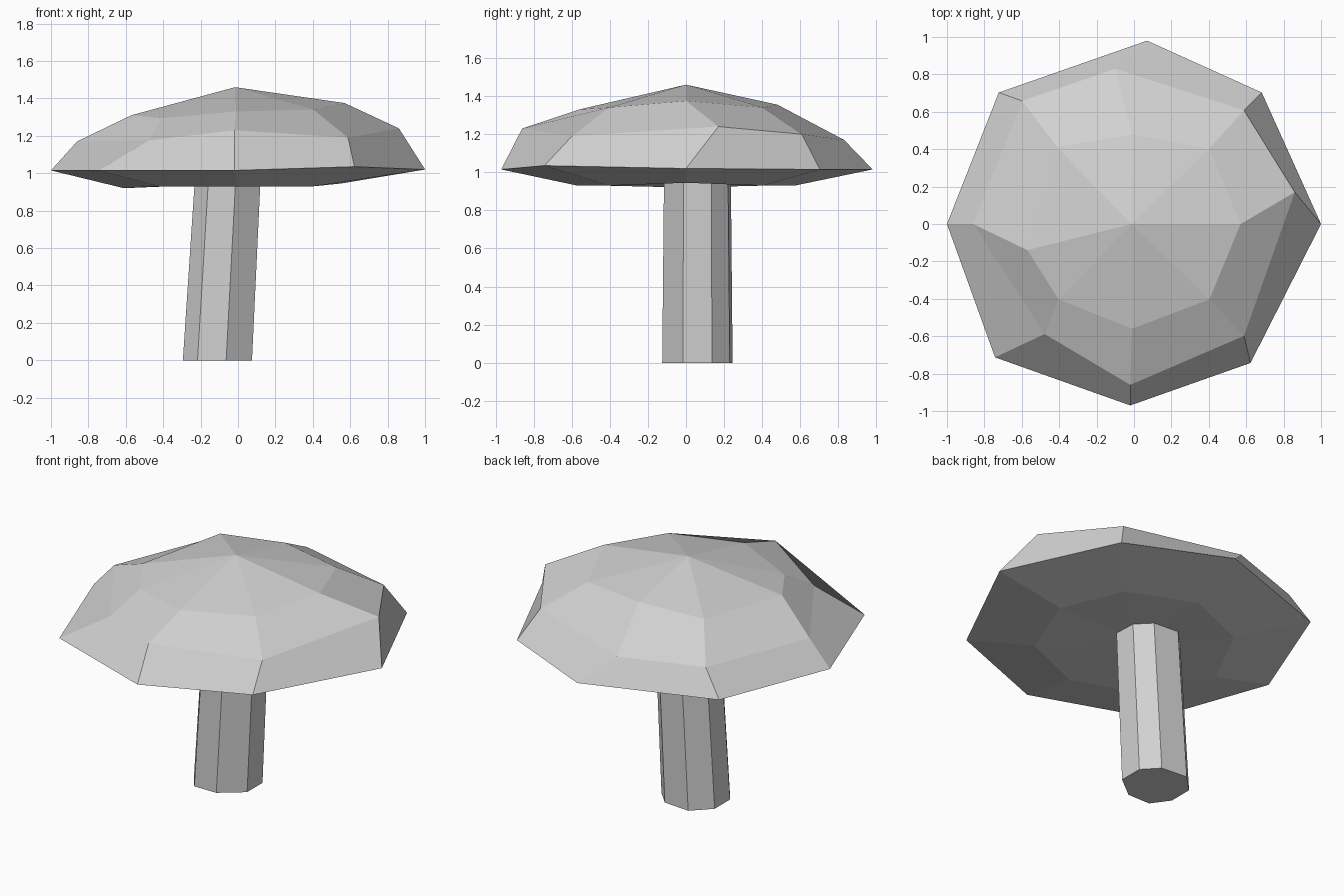
import bpy
import bmesh
import math

SIDES = 8

if "Cube" in bpy.data.objects:
    bpy.data.objects.remove(bpy.data.objects["Cube"], do_unlink=True)

grey = bpy.data.materials.new("light_grey")
grey.use_nodes = True
grey.diffuse_color = (0.64, 0.64, 0.64, 1)
grey.node_tree.nodes["Principled BSDF"].inputs["Base Color"].default_value = grey.diffuse_color


def ring(radius, z, centre=(0, 0), turn=0.0, nudges=None):
    """Points of an octagon, some nudged for a hand-shaped look."""
    points = []
    for i in range(SIDES):
        angle = math.tau * (i + turn) / SIDES
        dx, dy, dz = (nudges or {}).get(i, (0, 0, 0))
        points.append((centre[0] + radius * math.cos(angle) + dx,
                       centre[1] + radius * math.sin(angle) + dy,
                       z + dz))
    return points


def loft(name, rings, top=None, bottom=None):
    """Join rings from bottom to top; close each end with a fan or a flat face."""
    bm = bmesh.new()
    loops = [[bm.verts.new(p) for p in points] for points in rings]
    for low, high in zip(loops, loops[1:]):
        for i in range(SIDES):
            j = (i + 1) % SIDES
            bm.faces.new((low[i], low[j], high[j], high[i]))
    for loop, tip in ((loops[0][::-1], bottom), (loops[-1], top)):
        if tip is None:
            bm.faces.new(loop)
        else:
            centre = bm.verts.new(tip)
            for i in range(SIDES):
                bm.faces.new((loop[i], loop[(i + 1) % SIDES], centre))
    bmesh.ops.recalc_face_normals(bm, faces=bm.faces)
    mesh = bpy.data.meshes.new(name)
    bm.to_mesh(mesh)
    bm.free()
    mesh.materials.append(grey)
    obj = bpy.data.objects.new(name, mesh)
    bpy.context.collection.objects.link(obj)
    return obj


# Cap: shallow underside, wide rim, then a faceted dome
underside = ring(0.57, 0.93, nudges={
    0: (-0.02, 0, 0.015), 4: (-0.04, 0, -0.01), 5: (-0.02, -0.02, 0)})
rim = ring(0.98, 1.015, nudges={
    0: (0.02, 0, 0.005), 1: (-0.01, 0.01, 0), 2: (0.07, 0, 0),
    3: (-0.03, 0.01, 0), 4: (-0.02, 0, 0), 5: (-0.05, -0.02, 0),
    6: (-0.02, 0.01, 0), 7: (-0.07, -0.05, 0.02)})
shoulder = ring(0.86, 1.19, nudges={
    0: (0, 0.17, 0.05), 1: (-0.02, 0, 0.01), 2: (-0.1, -0.03, -0.02),
    3: (0.01, 0.05, -0.02), 4: (0, 0, -0.02), 5: (0.13, 0.02, -0.015),
    6: (-0.02, 0, 0.04), 7: (-0.02, 0.01, 0)})
crown = ring(0.57, 1.34, nudges={
    0: (0, 0, 0.035), 2: (-0.01, -0.09, 0.015), 3: (-0.01, 0.01, -0.01),
    4: (0, -0.14, -0.03), 5: (0, 0, -0.045), 6: (-0.01, 0.01, -0.01)})
loft("cap", [underside, rim, shoulder, crown],
     top=(-0.015, 0, 1.46), bottom=(0, 0, 0.945))

# Stem: slightly leaning and tapered octagonal post
uneven = {2: (0.02, -0.015, 0), 6: (-0.03, 0, 0), 7: (-0.03, 0, 0)}
loft("stem", [ring(0.2, 0, (-0.11, 0.06), -0.5, uneven),
              ring(0.19, 0.97, (-0.055, 0.06), -0.5, uneven)])
